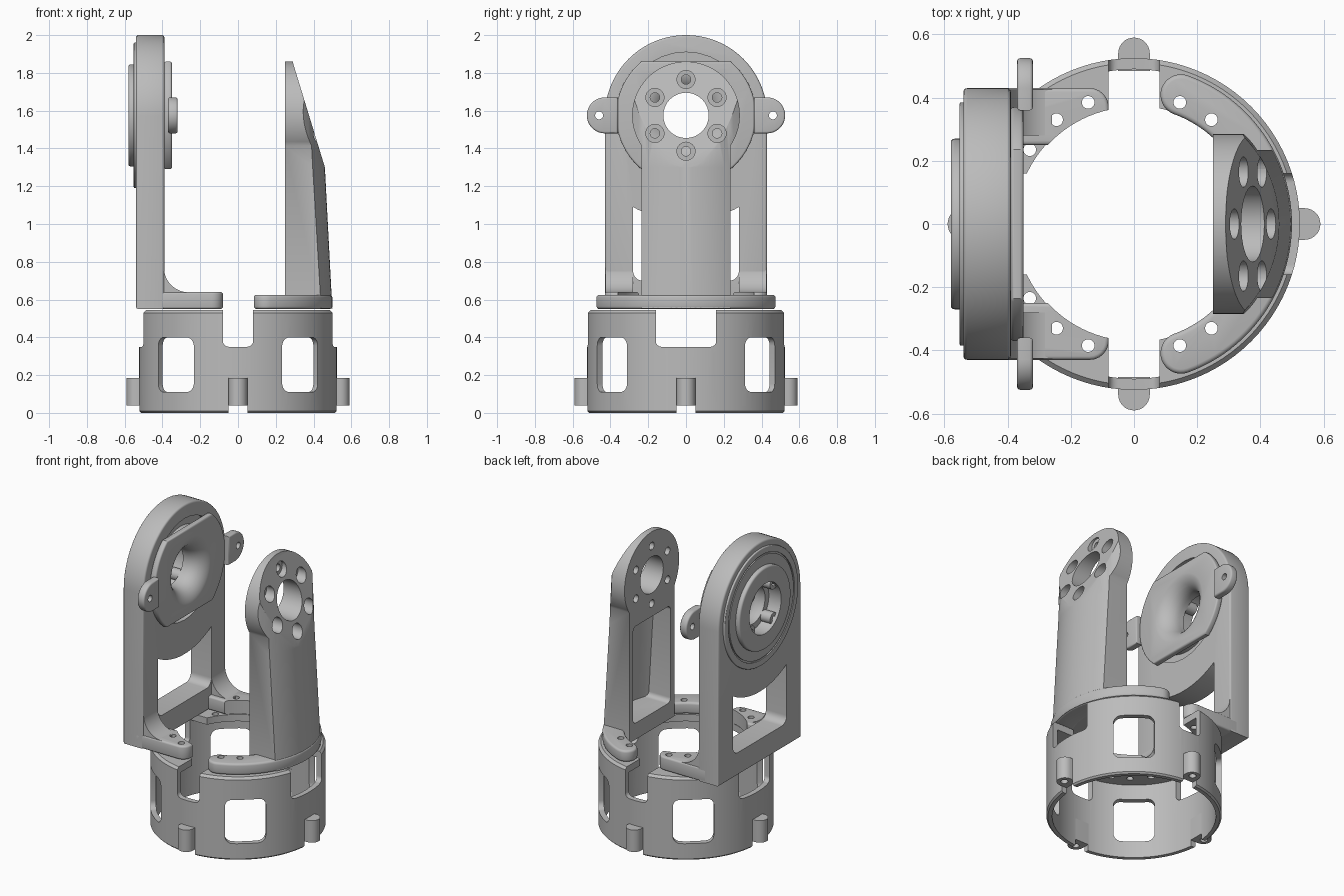
import bpy, bmesh, math
from mathutils import Vector, Matrix

if "Cube" in bpy.data.objects:
    bpy.data.objects.remove(bpy.data.objects["Cube"])

grey = bpy.data.materials.new("light_grey")
grey.use_nodes = True
colour = (0.5, 0.5, 0.5, 1)
grey.diffuse_color = colour
grey.node_tree.nodes["Principled BSDF"].inputs["Base Color"].default_value = colour

HUB = 1.575  # height of the tilt axis


def finish(name, bm):
    bmesh.ops.recalc_face_normals(bm, faces=bm.faces)
    mesh = bpy.data.meshes.new(name)
    bm.to_mesh(mesh)
    bm.free()
    mesh.materials.append(grey)
    obj = bpy.data.objects.new(name, mesh)
    bpy.context.collection.objects.link(obj)
    return obj


def prism(name, pts, axis, a, b, bevel=0):
    """Extrude a 2D outline along an axis, with optional rounded rims."""
    place = {"x": lambda u, v, d: (d, u, v),
             "y": lambda u, v, d: (u, d, v),
             "z": lambda u, v, d: (u, v, d)}[axis]
    bm = bmesh.new()
    ends = [[bm.verts.new(place(u, v, d)) for u, v in pts] for d in (a, b)]
    caps = [bm.faces.new(e) for e in ends]
    n = len(pts)
    for i in range(n):
        j = (i + 1) % n
        bm.faces.new((ends[0][i], ends[0][j], ends[1][j], ends[1][i]))
    bmesh.ops.recalc_face_normals(bm, faces=bm.faces)
    if bevel:
        rim = [e for f in caps for e in f.edges]
        bmesh.ops.bevel(bm, geom=rim, offset=bevel, segments=3, profile=0.5, affect="EDGES")
    return finish(name, bm)


def lathe(name, profile, axis="z", steps=96):
    """Revolve a closed (radius, height) section round z, or round the tilt axis."""
    bm = bmesh.new()
    rings = []
    for k in range(steps):
        t = math.tau * k / steps
        c, s = math.cos(t), math.sin(t)
        rings.append([bm.verts.new((r * c, r * s, h) if axis == "z" else
                                   (h, r * c, HUB + r * s)) for r, h in profile])
    n = len(profile)
    for k in range(steps):
        p, q = rings[k], rings[(k + 1) % steps]
        for i in range(n):
            j = (i + 1) % n
            if profile[i][0] or profile[j][0]:
                bm.faces.new((p[i], p[j], q[j], q[i]))
    bmesh.ops.remove_doubles(bm, verts=bm.verts, dist=1e-6)
    return finish(name, bm)


def arc(cx, cy, r, a, b, n=48):
    angles = [math.radians(a + (b - a) * k / n) for k in range(n + 1)]
    return [(cx + r * math.cos(t), cy + r * math.sin(t)) for t in angles]


def circle(cx, cy, r, n=48):
    return arc(cx, cy, r, 0, 360, n)[:-1]


def box(u0, v0, u1, v1, r):
    """Rounded rectangle outline."""
    return (arc(u1 - r, v1 - r, r, 0, 90, 6) + arc(u0 + r, v1 - r, r, 90, 180, 6)
            + arc(u0 + r, v0 + r, r, 180, 270, 6) + arc(u1 - r, v0 + r, r, 270, 360, 6))


def boolean(obj, tool, op="DIFFERENCE", keep=False):
    mod = obj.modifiers.new("shape", "BOOLEAN")
    mod.operation, mod.solver, mod.object = op, "EXACT", tool
    bpy.context.view_layer.objects.active = obj
    bpy.ops.object.modifier_apply(modifier=mod.name)
    if not keep:
        bpy.data.objects.remove(tool)


def drill(obj, axis, u, v, r, a, b):
    boolean(obj, prism("cutter", circle(u, v, r, 32), axis, a, b))


PAD_HOLES = [(0.145, 0.385), (0.245, 0.33)]
parts = []

# Base ring with an inward top flange
ring = lathe("base_ring", [(0.515, 0), (0.525, 0.01), (0.525, 0.53), (0.51, 0.545),
                           (0.375, 0.545), (0.375, 0.5), (0.49, 0.5), (0.49, 0)])
boolean(ring, prism("cutter", box(-0.08, 0.35, 0.08, 0.8, 0.03), "y", -1, 1))
boolean(ring, prism("cutter", box(-0.16, 0.35, 0.16, 0.8, 0.03), "x", -1, 1))
for axis in "xy":
    boolean(ring, prism("cutter", box(-0.05, -0.1, 0.05, 0.185, 0.005), axis, -1, 1))
for angle in (50, 130, 230, 310):
    window = prism("cutter", box(-0.123, 0.11, 0.123, 0.4, 0.045), "x", 0.4, 0.6)
    window.data.transform(Matrix.Rotation(math.radians(angle), 4, "Z"))
    boolean(ring, window)
for sx in (-1, 1):
    for sy in (-1, 1):
        for x, y in PAD_HOLES + [(0.33, 0.235)]:
            drill(ring, "z", sx * x, sy * y, 0.02, 0.47, 0.6)
parts.append(ring)

# Screw lugs round the base
for i, side in enumerate(("left", "back", "right", "front")):
    outline = [(0.485, -0.05)] + arc(0.54, 0, 0.05, -90, 90, 16) + [(0.485, 0.05)]
    lug = prism("base_lug_" + side, outline, "z", 0.04, 0.185)
    drill(lug, "z", 0.545, 0, 0.022, 0, 0.14)
    lug.data.transform(Matrix.Rotation(math.pi / 2 * i, 4, "Z"))
    parts.append(lug)

# Curved foot of the column
mid, half, end = 0.435, 0.065, 70
ca, sa = mid * math.cos(math.radians(end)), mid * math.sin(math.radians(end))
outline = (arc(0, 0, mid + half, -end, end) + arc(ca, sa, half, end, end + 180, 16)[1:-1]
           + arc(0, 0, mid - half, end, -end) + arc(ca, -sa, half, 180 - end, 360 - end, 16)[1:-1])
foot = prism("column_foot", outline, "z", 0.55, 0.625, 0.014)
for x, y in PAD_HOLES:
    for s in (-1, 1):
        drill(foot, "z", x, s * y, 0.02, 0.5, 0.7)
parts.append(foot)

# Column: front outline, side profile and conical back combined
shoulder = -math.degrees(math.acos(0.235 / 0.285))
column = prism("column", [(-0.235, 0.552), (0.235, 0.552)]
               + arc(0, HUB, 0.285, shoulder, 180 - shoulder), "x", 0.25, 0.7)
boolean(column, prism("cutter", [(0.2, 0.5), (0.6, 0.5), (0.6, 0.85), (0.46, 1.3),
                                 (0.295, 1.84), (0.28, 1.9), (0.2, 1.9)], "y", -1, 1), "INTERSECT")
boolean(column, lathe("cutter", [(0, 0.5), (0.502, 0.5), (0.46, 1.3), (0.43, 2), (0, 2)]), "INTERSECT")
pocket = prism("cutter", box(-0.195, 0.66, 0.195, 1.3, 0.03), "x", 0.2, 0.7)
boolean(pocket, lathe("cutter", [(0, 0.5), (0.462, 0.5), (0.42, 1.3), (0.4, 2), (0, 2)]), "INTERSECT")
boolean(column, pocket)
drill(column, "x", 0, HUB, 0.12, 0, 1)
for k in range(6):
    t = math.radians(30 + 60 * k)
    y, z = 0.19 * math.cos(t), HUB + 0.19 * math.sin(t)
    drill(column, "x", y, z, 0.025, 0, 1)
    drill(column, "x", y, z, 0.048, 0.29, 1)
parts.append(column)

# Funnel-shaped bore shared by every hub part
flare = [(0.125 + 0.115 * (1 - math.sin(t)), -0.46 + 0.112 * (1 - math.cos(t)))
         for t in [math.radians(90 - 9 * k) for k in range(11)]]
flare = [(0.125 + 0.115 * (1 - math.cos(math.radians(9 * k))),
          -0.46 + 0.112 * math.sin(math.radians(9 * k))) for k in range(11)]
bore = lathe("bore_cutter", [(0, -0.7), (0.165, -0.7), (0.165, -0.49), (0.125, -0.49)]
             + flare + [(0.24, -0.2), (0, -0.2)], "x")

# Arched bracket with an opening below the hub
bracket = prism("bracket", [(-0.43, 0.55), (0.43, 0.55)] + arc(0, 1.57, 0.43, 0, 180),
                "x", -0.54, -0.39, 0.012)
side = math.degrees(math.asin(0.28 / 0.56))
opening = (arc(-0.23, 0.75, 0.05, 180, 270, 6) + arc(0.23, 0.75, 0.05, 270, 360, 6)
           + arc(0, HUB, 0.56, side - 90, -side - 90, 24))
boolean(bracket, prism("cutter", opening, "x", -1, 0))
drill(bracket, "x", 0, HUB, 0.335, -0.42, 0)
boolean(bracket, bore, keep=True)
parts.append(bracket)

# Bracket feet and the fillets joining them to the legs
for s, label in ((-1, "front"), (1, "back")):
    y0, y1 = sorted((s * 0.25, s * 0.43))
    pad = prism("bracket_foot_" + label, box(-0.5, y0, -0.08, y1, 0.06), "z", 0.55, 0.64, 0.012)
    boolean(pad, prism("cutter", circle(0, 0, 0.37, 96), "z", 0, 1))
    for x, y in PAD_HOLES:
        drill(pad, "z", -x, s * y, 0.02, 0.5, 0.7)
    y0, y1 = sorted((s * 0.28, s * 0.425))
    web = prism("bracket_fillet_" + label, [(-0.41, 0.6), (-0.26, 0.6)]
                + arc(-0.26, 0.77, 0.132, 270, 180, 16) + [(-0.41, 0.77)], "y", y0, y1)
    parts += [pad, web]

# Clipped circular hub plate and its seat
clip = math.degrees(math.asin(0.285 / 0.37))
plate = prism("hub_plate", arc(0, HUB, 0.37, -clip, clip) + arc(0, HUB, 0.37, 180 - clip, 180 + clip),
              "x", -0.39, -0.35, 0.01)
seat = prism("hub_seat", circle(0, HUB, 0.275, 64), "x", -0.45, -0.375)

# Bearing cover and raised ring on the outer face
cover = prism("bearing_cover", circle(0, HUB, 0.385, 96), "x", -0.552, -0.53, 0.005)
boolean(cover, lathe("cutter", [(0.335, -0.6), (0.345, -0.6), (0.345, -0.545), (0.335, -0.545)], "x"))
collar = prism("bearing_collar", circle(0, HUB, 0.27, 96), "x", -0.58, -0.53, 0.012)
for obj in (plate, seat, cover, collar):
    boolean(obj, bore, keep=True)
    parts.append(obj)
bpy.data.objects.remove(bore)

# Screw bosses inside the bearing
for k in range(4):
    t = math.radians(45 + 90 * k)
    y, z = 0.163 * math.cos(t), HUB + 0.163 * math.sin(t)
    boss = prism("bearing_boss_%d" % (k + 1), circle(y, z, 0.038, 24), "x", -0.56, -0.48)
    drill(boss, "x", y, z, 0.015, -0.6, -0.51)
    parts.append(boss)

# Ears on both sides of the hub plate
for s, label in ((-1, "front"), (1, "back")):
    outline = [(0.36, HUB - 0.095)] + arc(0.43, HUB, 0.095, -90, 90, 24) + [(0.36, HUB + 0.095)]
    ear = prism("hub_ear_" + label, [(s * y, z) for y, z in outline], "x", -0.37, -0.32, 0.01)
    drill(ear, "x", s * 0.46, HUB, 0.021, -1, 0)
    parts.append(ear)

# Smooth curved faces and keep the edges crisp
bpy.ops.object.select_all(action="DESELECT")
for obj in parts:
    obj.select_set(True)
bpy.context.view_layer.objects.active = parts[0]
bpy.ops.object.shade_smooth_by_angle(angle=math.radians(32))
